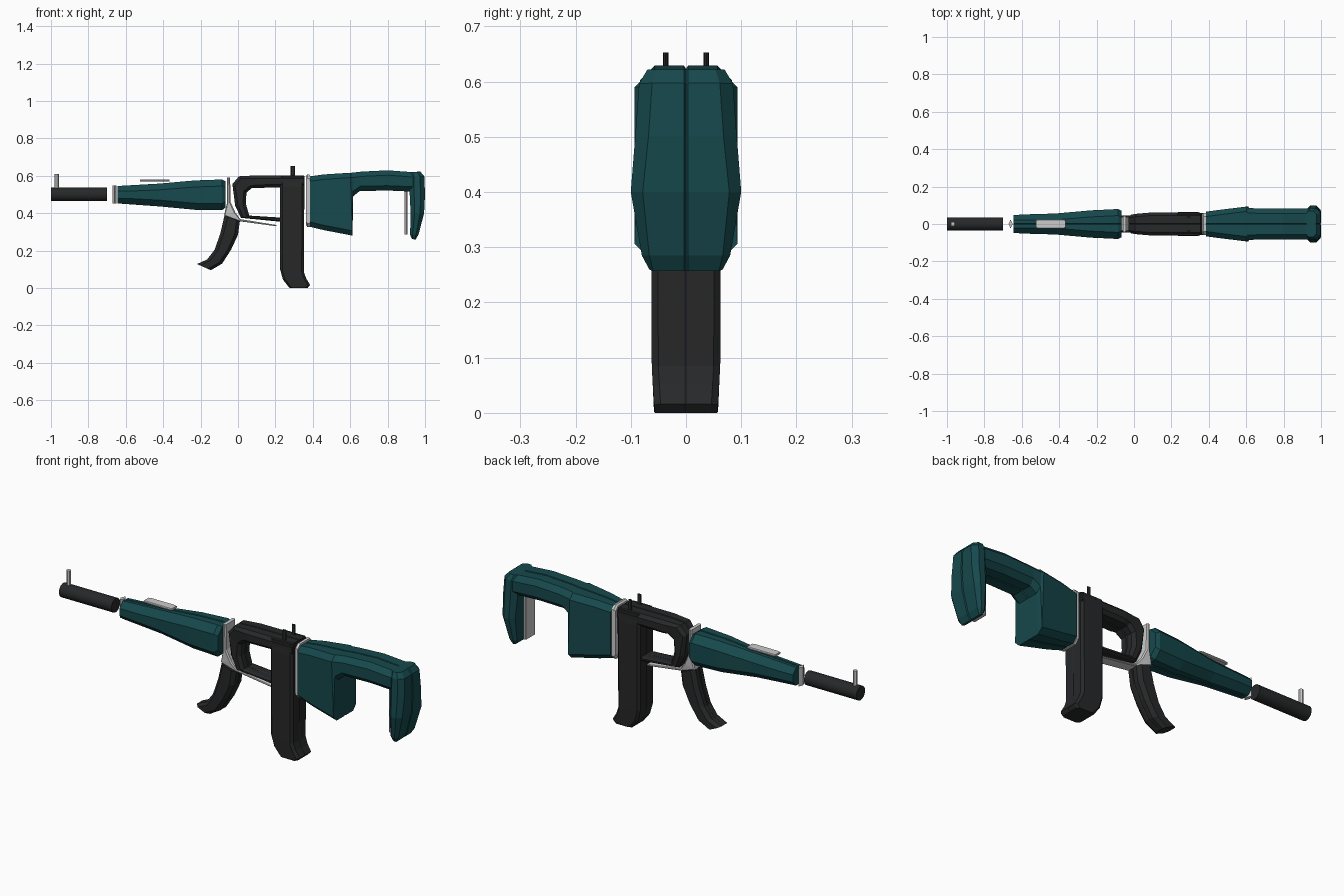
import bpy, bmesh
from mathutils import Vector


def material(name, rgb):
    m = bpy.data.materials.new(name)
    m.diffuse_color = (*rgb, 1)
    return m


TEAL = material("teal", (0.008, 0.066, 0.073))
DARK = material("dark", (0.02, 0.021, 0.022))


def strip(name, sections, mat=None, chamfer=0.02, groove=0.0):
    """Loft chamfered sections; each is (ax, az, bx, bz, half_width) in the xz plane."""
    bm = bmesh.new()
    rings = []
    for ax, az, bx, bz, w in sections:
        a, b = Vector((ax, 0, az)), Vector((bx, 0, bz))
        length = (b - a).length
        d = (b - a) / length
        c = min(chamfer, length * 0.3, w * 0.6)
        g = min(groove, length * 0.2)
        half = [(g, 0), (0, 0.004), (0, w - c), (c, w),
                (length - c, w), (length, w - c), (length, 0.004), (length - g, 0)]
        ring = half + [(t, -y) for t, y in reversed(half[1:-1])]
        rings.append([bm.verts.new(a + d * t + Vector((0, y, 0))) for t, y in ring])
    n = len(rings[0])
    for r, s in zip(rings, rings[1:]):
        for i in range(n):
            j = (i + 1) % n
            bm.faces.new((r[i], r[j], s[j], s[i]))
    bm.faces.new(rings[0])
    bm.faces.new(rings[-1])
    bmesh.ops.recalc_face_normals(bm, faces=bm.faces)
    me = bpy.data.meshes.new(name)
    bm.to_mesh(me)
    bm.free()
    ob = bpy.data.objects.new(name, me)
    bpy.context.collection.objects.link(ob)
    if mat:
        me.materials.append(mat)
    return ob


def tube(name, loc, r, depth, sides, rot=(0, 0, 0), scale=(1, 1, 1), mat=None):
    bpy.ops.mesh.primitive_cylinder_add(vertices=sides, radius=r, depth=depth,
                                        location=loc, rotation=rot)
    ob = bpy.context.object
    ob.name = name
    ob.scale = scale
    if mat:
        ob.data.materials.append(mat)
    if sides > 8:
        bpy.ops.object.shade_smooth_by_angle()
    return ob


# Barrel, front sight and the thin collar behind it
tube("barrel", (-0.85, 0, 0.5), 0.036, 0.3, 24, (0, 1.5708, 0), mat=DARK)
tube("front_sight", (-0.969, 0, 0.57), 0.011, 0.08, 12)
tube("front_collar", (-0.66, 0, 0.5), 1, 0.095, 4, scale=(0.011, 0.024, 1))

# Handguard with the flat strip on top
strip("handguard", [
    (-0.645, 0.452, -0.645, 0.545, 0.048),
    (-0.56, 0.446, -0.56, 0.55, 0.052),
    (-0.42, 0.436, -0.42, 0.558, 0.056),
    (-0.23, 0.418, -0.23, 0.575, 0.073),
    (-0.085, 0.416, -0.085, 0.58, 0.08),
    (-0.066, 0.43, -0.066, 0.57, 0.07)], TEAL, 0.035, 0.006)
strip("top_strip", [
    (-0.525, 0.568, -0.525, 0.579, 0.022),
    (-0.505, 0.568, -0.505, 0.58, 0.025),
    (-0.385, 0.568, -0.385, 0.58, 0.025),
    (-0.365, 0.568, -0.365, 0.579, 0.022)], None, 0.004)

# Spacer plate that runs down into the lower guard
strip("spacer_and_guard", [
    (-0.06, 0.59, -0.042, 0.59, 0.042),
    (-0.06, 0.45, -0.04, 0.46, 0.042),
    (-0.075, 0.387, -0.015, 0.405, 0.038),
    (0.005, 0.357, 0.012, 0.368, 0.03),
    (0.205, 0.33, 0.205, 0.337, 0.028)], None, 0.006)

# Curved front grip
strip("curved_grip", [
    (-0.072, 0.388, 0.01, 0.358, 0.045),
    (-0.095, 0.29, 0.0, 0.285, 0.045),
    (-0.125, 0.205, -0.037, 0.205, 0.044),
    (-0.165, 0.152, -0.085, 0.13, 0.042),
    (-0.22, 0.128, -0.145, 0.095, 0.04)], DARK, 0.018, 0.003)

# Open receiver frame: lower rail, front column, top rail
strip("receiver_frame", [
    (0.25, 0.352, 0.25, 0.375, 0.045),
    (0.015, 0.375, 0.06, 0.387, 0.047),
    (-0.015, 0.44, 0.042, 0.45, 0.05),
    (-0.03, 0.555, 0.045, 0.51, 0.05),
    (0.005, 0.597, 0.075, 0.535, 0.055),
    (0.1, 0.602, 0.1, 0.535, 0.062),
    (0.352, 0.602, 0.352, 0.54, 0.062)], DARK, 0.016, 0.004)

# Straight tall magazine with a kicked-back foot
strip("tall_magazine", [
    (0.225, 0.598, 0.355, 0.598, 0.06),
    (0.225, 0.54, 0.355, 0.54, 0.064),
    (0.225, 0.1, 0.352, 0.085, 0.062),
    (0.24, 0.045, 0.365, 0.05, 0.06),
    (0.275, 0.0, 0.386, 0.016, 0.058),
    (0.29, 0.0, 0.372, 0.0, 0.056)], DARK, 0.012, 0.002)

# Pair of rear sight posts
for side in (-1, 1):
    tube("rear_sight_post", (0.293, side * 0.037, 0.62), 1, 0.065, 8,
         scale=(0.011, 0.005, 1), mat=DARK)

# Plate between receiver and stock
strip("stock_plate", [
    (0.364, 0.335, 0.364, 0.6, 0.055),
    (0.372, 0.325, 0.372, 0.607, 0.06),
    (0.384, 0.325, 0.384, 0.605, 0.06)], None, 0.02)

# Stock body: deep front block stepping up to the thin arm
strip("stock", [
    (0.386, 0.327, 0.386, 0.597, 0.066),
    (0.46, 0.309, 0.46, 0.607, 0.076),
    (0.612, 0.28, 0.6, 0.616, 0.093),
    (0.616, 0.49, 0.608, 0.616, 0.086),
    (0.65, 0.518, 0.66, 0.622, 0.083),
    (0.8, 0.521, 0.8, 0.629, 0.083),
    (0.935, 0.515, 0.935, 0.619, 0.083)], TEAL, 0.026, 0.006)

# Butt with its inner plate
strip("butt", [
    (0.918, 0.62, 0.975, 0.622, 0.07),
    (0.917, 0.595, 0.996, 0.597, 0.085),
    (0.918, 0.5, 1.0, 0.5, 0.092),
    (0.923, 0.4, 0.995, 0.4, 0.1),
    (0.92, 0.285, 0.965, 0.285, 0.08),
    (0.928, 0.264, 0.948, 0.257, 0.066)], TEAL, 0.024, 0.006)
strip("butt_inner_plate", [
    (0.89, 0.285, 0.906, 0.285, 0.04),
    (0.89, 0.52, 0.906, 0.52, 0.04)], None, 0.004)
